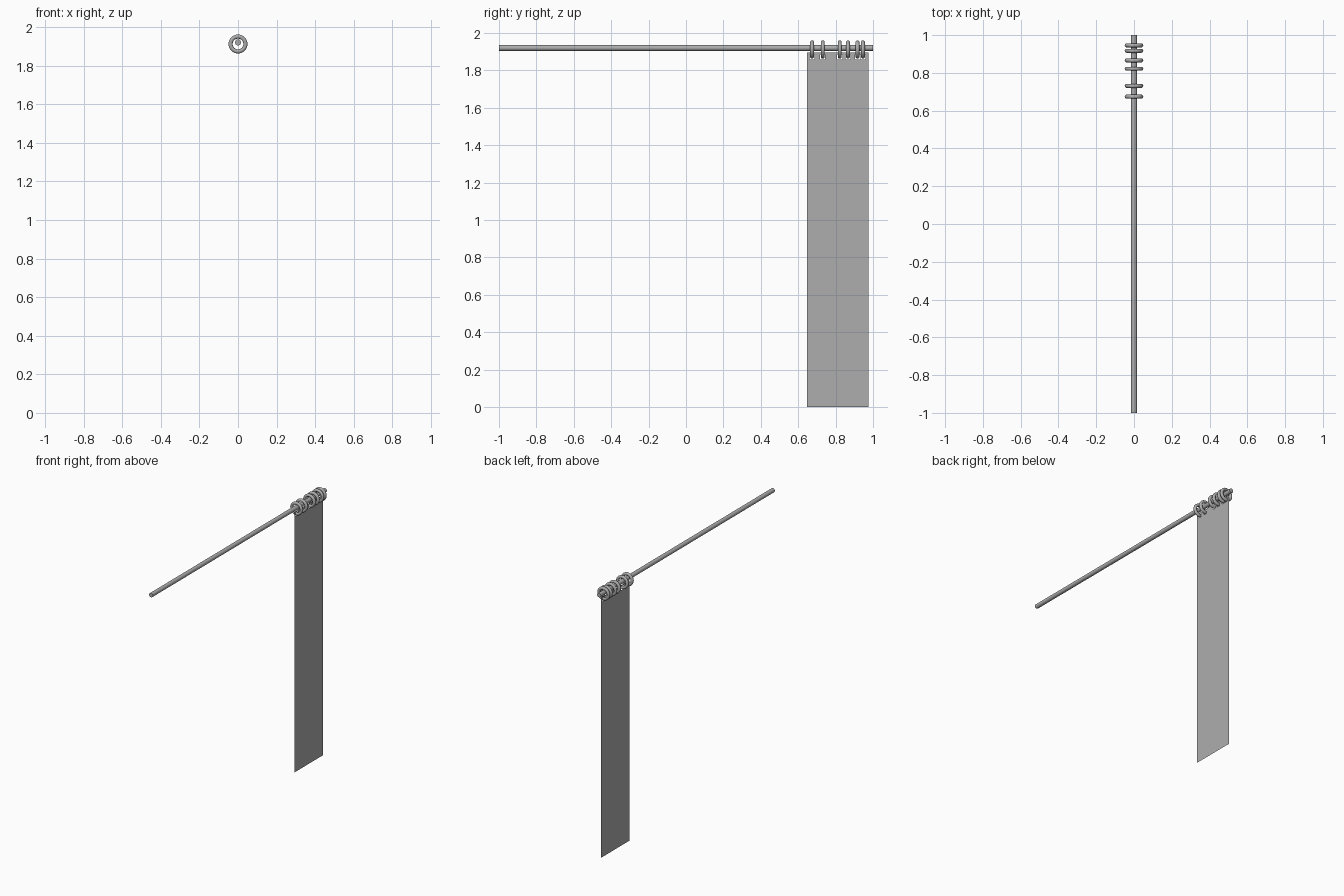
import bpy, bmesh, math

if "Cube" in bpy.data.objects:
    bpy.data.objects.remove(bpy.data.objects["Cube"])

RING_Y = [0.674, 0.731, 0.822, 0.866, 0.917, 0.946]
ROD_Z, RING_Z = 1.92, 1.912


def material(name, rgb):
    m = bpy.data.materials.new(name)
    m.diffuse_color = (*rgb, 1)
    m.use_nodes = True
    m.node_tree.nodes["Principled BSDF"].inputs["Base Color"].default_value = m.diffuse_color
    return m


grey = material("plain grey", (0.42, 0.42, 0.42))


def finish(name, smooth=True):
    ob = bpy.context.object
    ob.name = name
    ob.data.materials.append(grey)
    if smooth:
        bpy.ops.object.shade_smooth_by_angle()
    return ob


# Long straight rod
bpy.ops.mesh.primitive_cylinder_add(vertices=32, radius=0.0155, depth=2,
                                    location=(0, 0, ROD_Z),
                                    rotation=(math.pi / 2, 0, 0))
finish("curtain_rod")

# Rings hanging on the rod
for i, y in enumerate(RING_Y):
    bpy.ops.mesh.primitive_torus_add(major_segments=40, minor_segments=14,
                                     major_radius=0.0385, minor_radius=0.0107,
                                     location=(0, y, RING_Z),
                                     rotation=(math.pi / 2, 0, 0))
    finish(f"curtain_ring_{i + 1}")

# Flat curtain sheet with a small square eyelet for every ring
HALF = 0.0135
y_cuts = [0.648]
for y in RING_Y:
    y_cuts += [y - HALF, y + HALF]
y_cuts.append(0.975)
z_cuts = [0, 1.859, 1.886, 1.895]
bm = bmesh.new()
grid = [[bm.verts.new((0, y, z)) for z in z_cuts] for y in y_cuts]
for i in range(len(y_cuts) - 1):
    for j in range(len(z_cuts) - 1):
        if i % 2 == 1 and j == 1:
            continue  # eyelet opening
        bm.faces.new((grid[i][j], grid[i + 1][j],
                      grid[i + 1][j + 1], grid[i][j + 1]))
mesh = bpy.data.meshes.new("curtain")
bm.to_mesh(mesh)
bm.free()
mesh.materials.append(grey)
curtain = bpy.data.objects.new("curtain", mesh)
bpy.context.collection.objects.link(curtain)
